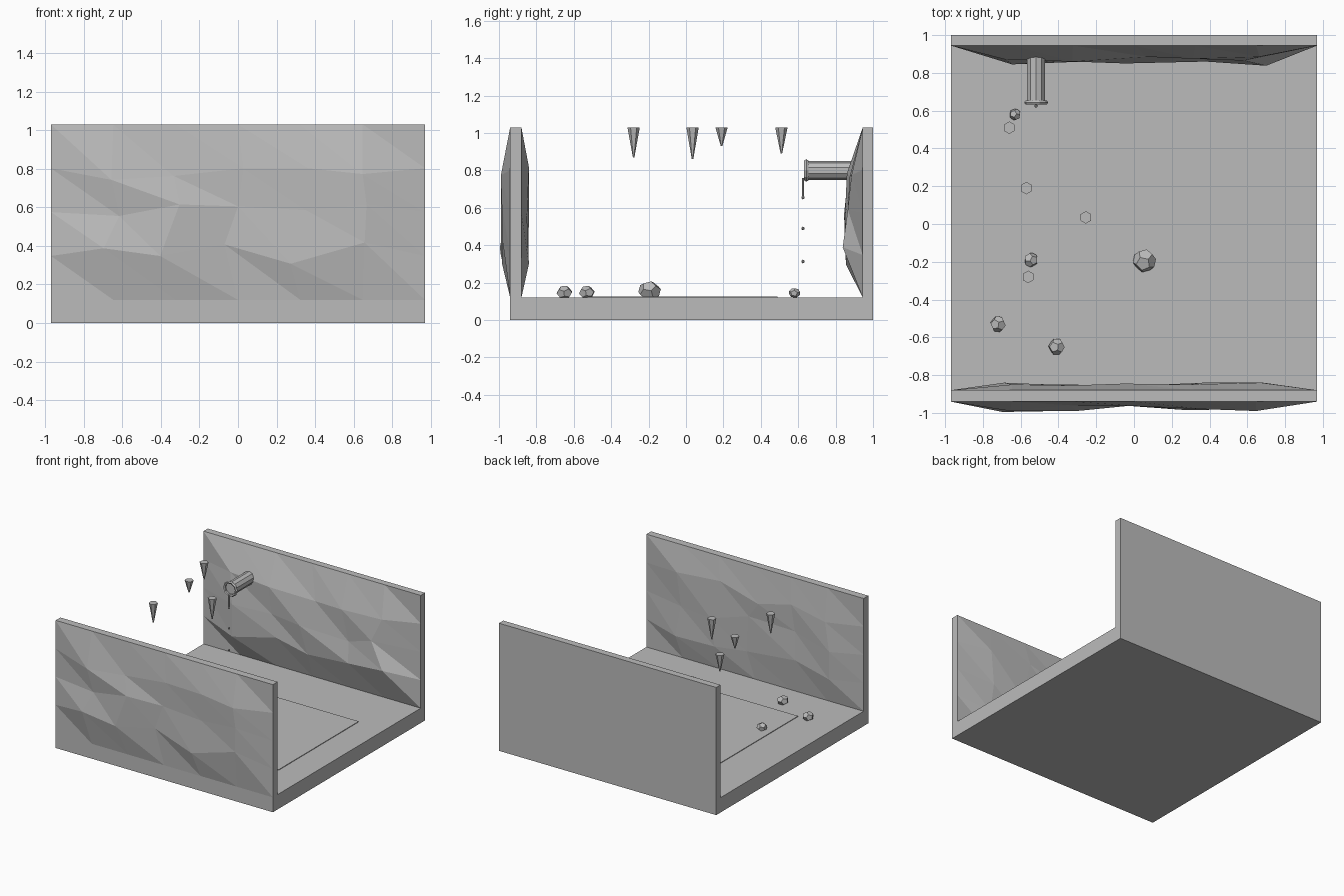
import bpy, bmesh, math, random
from mathutils import Vector, Matrix, Euler

if "Cube" in bpy.data.objects:
    bpy.data.objects.remove(bpy.data.objects["Cube"])

random.seed(4)
stone = bpy.data.materials.new("grey stone")
stone.diffuse_color = (0.5, 0.5, 0.5, 1)
stone.use_nodes = True
stone.node_tree.nodes["Principled BSDF"].inputs["Base Color"].default_value = stone.diffuse_color


def finish(name, bm):
    me = bpy.data.meshes.new(name)
    bm.to_mesh(me)
    bm.free()
    me.materials.append(stone)
    ob = bpy.data.objects.new(name, me)
    bpy.context.collection.objects.link(ob)
    return ob


def box(name, lo, hi):
    bm = bmesh.new()
    bmesh.ops.create_cube(bm, size=1)
    for v in bm.verts:
        v.co = [(a + b) / 2 + c * (b - a) for a, b, c in zip(lo, hi, v.co)]
    return finish(name, bm)


def cone(name, loc, r1, r2, depth, sides, rot=(0, 0, 0)):
    bm = bmesh.new()
    m = Matrix.Translation(loc) @ Euler(rot).to_matrix().to_4x4()
    bmesh.ops.create_cone(bm, cap_ends=True, segments=sides, radius1=r1,
                          radius2=r2, depth=depth, matrix=m)
    return finish(name, bm)


W, FLOOR, TOP = 0.97, 0.12, 1.03
COLS, ROWS = 6, 4


def rock_face(name, y, direction, depths, shifts=None):
    """Faceted sheet bulging from plane y; depths are rows from bottom to top."""
    bm = bmesh.new()
    grid = []
    for r in range(ROWS + 1):
        row = []
        for c in range(COLS + 1):
            x = -W + 2 * W * c / COLS
            z = FLOOR + (TOP - FLOOR) * r / ROWS
            d = 0
            if 0 < r < ROWS and 0 < c < COLS:
                d = depths[r - 1][c - 1]
                if shifts:
                    dx, dz = shifts[r - 1][c - 1]
                else:
                    dx, dz = random.uniform(-.07, .07), random.uniform(-.06, .06)
                x, z = x + dx, z + dz
            # the face looking backwards is the same pattern turned round
            row.append(bm.verts.new((-x * direction, y + direction * d, z)))
        grid.append(row)
    for r in range(ROWS):
        for c in range(COLS):
            a, b = grid[r][c], grid[r][c + 1]
            p, q = grid[r + 1][c], grid[r + 1][c + 1]
            bm.faces.new((a, b, p))
            bm.faces.new((b, q, p))
    return finish(name, bm)


# Floor and walls
box("floor", (-W, -.94, 0), (W, 1, FLOOR))
box("front_wall", (-W, -.94, 0), (W, -.88, TOP))
box("back_wall", (-W, .945, 0), (W, 1, TOP))
box("floor_puddle", (-.63, -.53, FLOOR - .002), (.735, .49, FLOOR + .005))

# Rocky wall faces
rock_face("front_wall_outer_rock", -.94, -1,
          [(.055, .05, .02, .045, .04), (.025, .05, .02, .03, .045),
           (.05, .02, .025, .04, .05)],
          [((-.05, .04), (-.08, 0), (-.07, .06), (-.05, -.04), (.01, .07)),
           ((.03, -.02), (.02, .04), (0, .03), (.03, .01), (.02, .04)),
           ((-.01, -.06), (-.01, -.04), (.03, 0), (.04, 0), (0, -.03))])
rock_face("front_wall_inner_rock", -.88, 1,
          [(.04, .035, .02, .03, .035), (.03, .04, .025, .02, .04),
           (.04, .03, .035, .025, .03)])
rock_face("back_wall_inner_rock", .945, -1,
          [(.09, .085, .07, .085, .107), (.1, .075, .095, .06, .08),
           (.075, .085, .06, .07, .06)])

# Drain pipe with a rim, poking out of the back wall
PX, PZ = -.518, .80
cone("drain_pipe", (PX, .79, PZ), .05, .05, .28, 10, (math.pi / 2, 0, 0))
bm = bmesh.new()
rings = []
for i in range(10):
    a = 2 * math.pi * i / 10
    ring = []
    for k in range(5):
        b = 2 * math.pi * k / 5
        rad = .053 + .01 * math.cos(b)
        ring.append(bm.verts.new((PX + rad * math.cos(a), .643 + .012 * math.sin(b),
                                  PZ + rad * math.sin(a))))
    rings.append(ring)
for i in range(10):
    for k in range(5):
        n, m = rings[(i + 1) % 10], (k + 1) % 5
        bm.faces.new((rings[i][k], rings[i][m], n[m], n[k]))
bmesh.ops.recalc_face_normals(bm, faces=bm.faces)
finish("pipe_rim", bm)

# Trickle and falling drops
cone("water_trickle", (PX, .625, .705), .006, .006, .11, 6)
for i, z in enumerate((.655, .49, .313)):
    bm = bmesh.new()
    bmesh.ops.create_icosphere(bm, subdivisions=1, radius=.01,
                               matrix=Matrix.Translation((PX, .625, z)))
    finish(f"water_drop_{i + 1}", bm)

# Hanging stalactites
for i, (x, y, tip) in enumerate([(-.66, .51, .89), (-.57, .19, .93),
                                 (-.255, .035, .86), (-.56, -.28, .87)]):
    cone(f"stalactite_{i + 1}", (x, y, (TOP + tip) / 2), .004, .033, TOP - tip, 6)

# Loose stones: dodecahedra built as convex hulls
PHI = (1 + 5 ** .5) / 2
corners = [Vector((i, j, k)) for i in (-1, 1) for j in (-1, 1) for k in (-1, 1)]
for i in (-1 / PHI, 1 / PHI):
    for j in (-PHI, PHI):
        corners += [Vector((0, i, j)), Vector((i, j, 0)), Vector((j, 0, i))]
for n, (x, y, z, r) in enumerate([(-.63, .58, .145, .031), (.055, -.195, .157, .062),
                                  (-.545, -.19, .145, .039), (-.72, -.53, .147, .043),
                                  (-.41, -.65, .147, .044)]):
    bm = bmesh.new()
    rot = Euler([random.uniform(0, 6) for _ in range(3)]).to_matrix()
    for c in corners:
        p = rot @ c.normalized() * r
        bm.verts.new((x + p.x, y + p.y, z + p.z * .85))
    bmesh.ops.convex_hull(bm, input=bm.verts)
    bmesh.ops.dissolve_limit(bm, angle_limit=.02, verts=bm.verts, edges=bm.edges)
    bmesh.ops.recalc_face_normals(bm, faces=bm.faces)
    finish(f"loose_stone_{n + 1}", bm)
